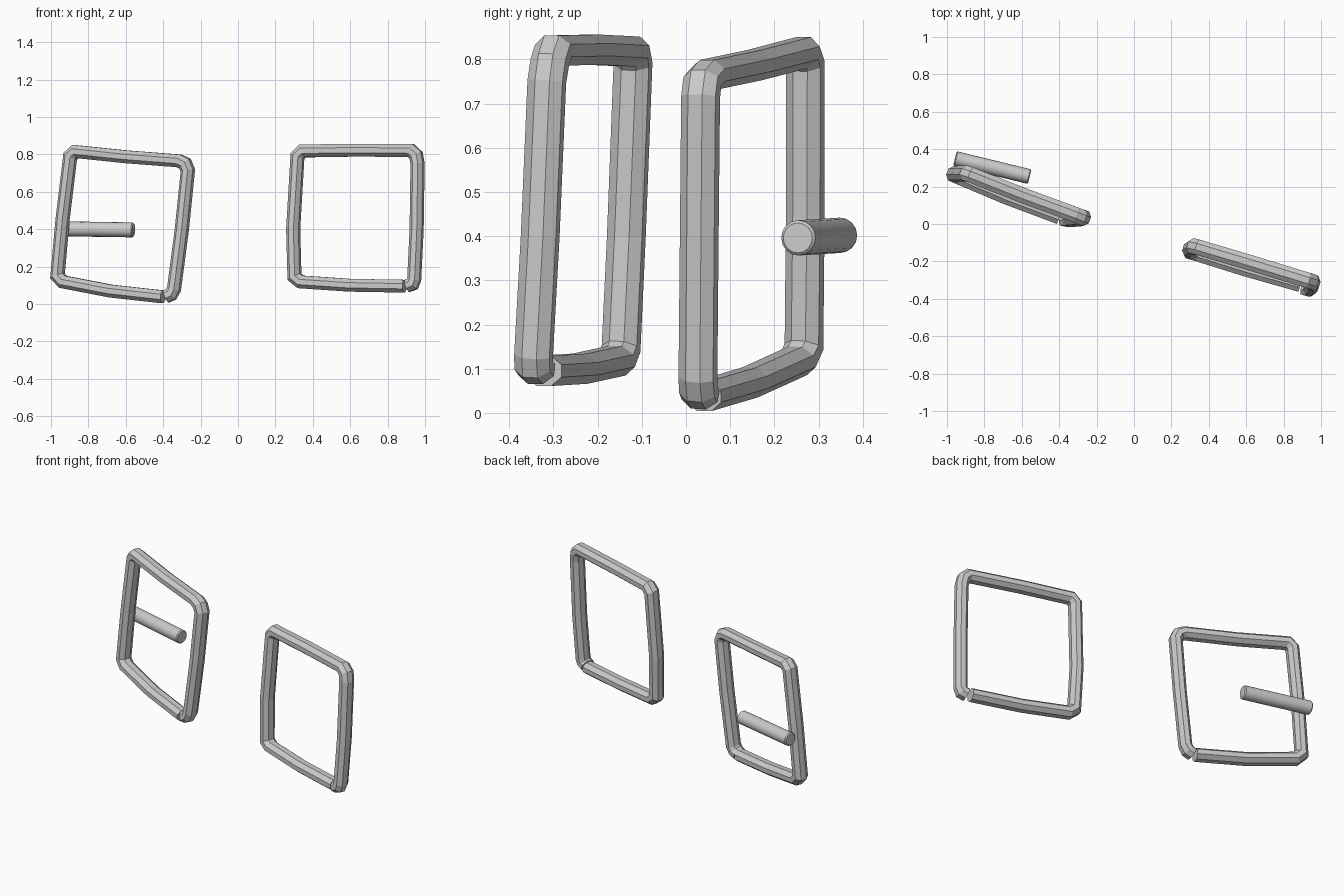
import bpy, bmesh, math
from mathutils import Vector

if "Cube" in bpy.data.objects:
    bpy.data.objects.remove(bpy.data.objects["Cube"])


def sweep_tube(name, path, normal, in_plane, depth, sides=8):
    """Sweep a flattened polygon section along an open path with mitred joints."""
    pts = [Vector(p) for p in path]
    bm = bmesh.new()
    rings = []
    for i, p in enumerate(pts):
        d0 = (p - pts[max(i - 1, 0)]).normalized()
        d1 = (pts[min(i + 1, len(pts) - 1)] - p).normalized()
        t = (d0 + d1).normalized()
        n = (normal - t * normal.dot(t)).normalized()
        b = n.cross(t)
        miter = 1 / max(t.dot(d1 if d1.length else d0), 0.6)
        ring = []
        for k in range(sides):
            a = 2 * math.pi * (k + 0.5) / sides
            ring.append(bm.verts.new(p + b * in_plane * miter * math.cos(a) + n * depth * math.sin(a)))
        rings.append(ring)
    for r0, r1 in zip(rings, rings[1:]):
        for k in range(sides):
            j = (k + 1) % sides
            bm.faces.new((r0[k], r0[j], r1[j], r1[k]))
    bm.faces.new(rings[0][::-1])
    bm.faces.new(rings[-1])
    bmesh.ops.recalc_face_normals(bm, faces=bm.faces)
    mesh = bpy.data.meshes.new(name)
    bm.to_mesh(mesh)
    bm.free()
    obj = bpy.data.objects.new(name, mesh)
    bpy.context.collection.objects.link(obj)
    return obj


# Left square loop, running from the bottom gap clockwise round to the stub
left_path = [
    (-0.40, 0.04, 0.038), (-0.68, 0.145, 0.069), (-0.935, 0.253, 0.118),
    (-0.965, 0.267, 0.15), (-0.938, 0.27, 0.45), (-0.897, 0.27, 0.79),
    (-0.87, 0.262, 0.815), (-0.60, 0.155, 0.787), (-0.315, 0.05, 0.765),
    (-0.283, 0.037, 0.75), (-0.268, 0.033, 0.715), (-0.30, 0.03, 0.40),
    (-0.342, 0.027, 0.08), (-0.358, 0.028, 0.052), (-0.385, 0.033, 0.04)]
sweep_tube("left_wire_loop", left_path, Vector((-0.36, -0.93, 0)), 0.037, 0.045)

# Right square loop
right_path = [
    (0.89, -0.322, 0.095), (0.60, -0.24, 0.10), (0.335, -0.157, 0.118),
    (0.302, -0.147, 0.145), (0.295, -0.135, 0.40), (0.318, -0.12, 0.79),
    (0.345, -0.125, 0.818), (0.63, -0.21, 0.822), (0.925, -0.30, 0.82),
    (0.952, -0.308, 0.795), (0.96, -0.315, 0.75), (0.955, -0.33, 0.40),
    (0.942, -0.345, 0.13), (0.932, -0.345, 0.107), (0.906, -0.337, 0.097)]
sweep_tube("right_wire_loop", right_path, Vector((-0.3, -0.95, 0)), 0.037, 0.045)

# Loose rod behind the left loop, with lightly bevelled ends
a, b = Vector((-0.957, 0.35, 0.402)), Vector((-0.558, 0.253, 0.396))
bpy.ops.mesh.primitive_cylinder_add(vertices=16, radius=0.04, depth=(b - a).length, location=(a + b) / 2)
rod = bpy.context.object
rod.name = "rod"
rod.rotation_euler = (b - a).to_track_quat('Z', 'Y').to_euler()
bevel = rod.modifiers.new("end_bevel", 'BEVEL')
bevel.width = 0.006
bevel.segments = 1
bevel.limit_method = 'ANGLE'
bevel.angle_limit = math.radians(60)
bpy.ops.object.shade_smooth_by_angle(angle=math.radians(30))
